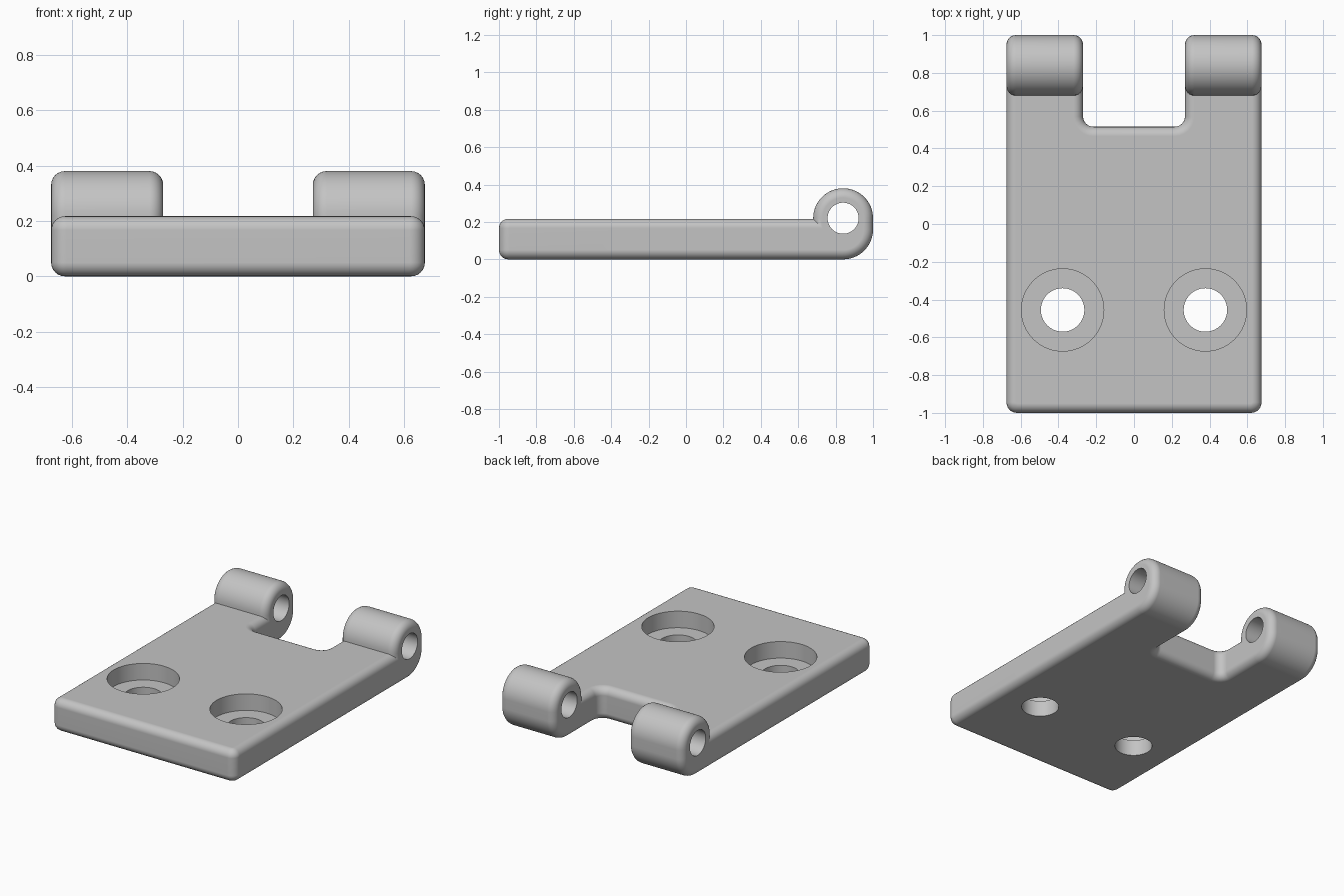
import bpy
import bmesh
from math import pi, sin, cos
from mathutils import Matrix

default = bpy.data.objects.get("Cube")
if default:
    bpy.data.objects.remove(default, do_unlink=True)

HALF_W, NOTCH_X, NOTCH_Y = 0.675, 0.27, 0.515
THICK, ROUND = 0.217, 0.05
PIN_Y, PIN_Z, KNUCKLE_R = 0.84, 0.22, 0.16

grey = bpy.data.materials.new("plain_grey")
grey.use_nodes = True
GREY = (0.55, 0.55, 0.55, 1)
grey.diffuse_color = GREY
grey.node_tree.nodes["Principled BSDF"].inputs["Base Color"].default_value = GREY


def finish(bm, name):
    bmesh.ops.recalc_face_normals(bm, faces=bm.faces[:])
    mesh = bpy.data.meshes.new(name)
    bm.to_mesh(mesh)
    bm.free()
    mesh.materials.append(grey)
    obj = bpy.data.objects.new(name, mesh)
    bpy.context.collection.objects.link(obj)
    return obj


def extrude(points, vector):
    bm = bmesh.new()
    face = bm.faces.new([bm.verts.new(p) for p in points])
    moved = bmesh.ops.extrude_face_region(bm, geom=[face])["geom"]
    bmesh.ops.translate(bm, vec=vector,
                        verts=[g for g in moved if isinstance(g, bmesh.types.BMVert)])
    return bm


def bevel(bm, edges, radius):
    bmesh.ops.bevel(bm, geom=edges, offset=radius, segments=6,
                    profile=0.5, affect="EDGES", clamp_overlap=True)


def same(edge, axis):
    return abs(edge.verts[0].co[axis] - edge.verts[1].co[axis]) < 1e-4


def at_back(edge):
    return all(abs(v.co.y - PIN_Y) < 1e-4 for v in edge.verts)


def cylinder(name, radius, depth, centre, rotation=Matrix()):
    bm = bmesh.new()
    bmesh.ops.create_cone(bm, cap_ends=True, segments=64, radius1=radius, radius2=radius,
                          depth=depth, matrix=Matrix.Translation(centre) @ rotation)
    return finish(bm, name)


def combine(target, tool, operation):
    mod = target.modifiers.new(operation.lower(), "BOOLEAN")
    mod.operation, mod.solver, mod.object = operation, "EXACT", tool
    bpy.context.view_layer.objects.active = target
    bpy.ops.object.modifier_apply(modifier=mod.name)
    bpy.data.objects.remove(tool, do_unlink=True)


# Notched leaf plate: corners rounded first, then the top and bottom rims
half = [(HALF_W, -1), (HALF_W, PIN_Y), (NOTCH_X, PIN_Y), (NOTCH_X, NOTCH_Y)]
outline = half + [(-x, y) for x, y in reversed(half)]
bm = extrude([(x, y, 0) for x, y in outline], (0, 0, THICK))
bevel(bm, [e for e in bm.edges if not same(e, 2) and not at_back(e)], 0.055)
bevel(bm, [e for e in bm.edges if same(e, 2) and not at_back(e)], ROUND)
leaf = finish(bm, "hinge_leaf")

# Two knuckles with rounded ends
arc = [i * pi / 32 for i in range(33)]
profile = [(cos(a), PIN_Z + KNUCKLE_R * sin(a)) for a in arc]
profile += [(-cos(a), KNUCKLE_R - KNUCKLE_R * sin(a)) for a in arc]
for side in (-1, 1):
    bm = extrude([(side * NOTCH_X, PIN_Y + KNUCKLE_R * c, z) for c, z in profile],
                 (side * (HALF_W - NOTCH_X), 0, 0))
    bevel(bm, [e for e in bm.edges if same(e, 0)], ROUND)
    combine(leaf, finish(bm, "knuckle"), "UNION")

# Pin bore and counterbored screw holes
combine(leaf, cylinder("pin_bore", 0.083, 2, (0, PIN_Y, PIN_Z),
                       Matrix.Rotation(pi / 2, 4, "Y")), "DIFFERENCE")
for side in (-1, 1):
    x, y = side * 0.378, -0.455
    combine(leaf, cylinder("counterbore", 0.218, 0.4, (x, y, 0.107 + 0.2)), "DIFFERENCE")
    combine(leaf, cylinder("screw_hole", 0.115, 1, (x, y, 0)), "DIFFERENCE")

# Smooth rounds, crisp hole rims, flat large faces
bpy.ops.object.select_all(action="DESELECT")
leaf.select_set(True)
bpy.context.view_layer.objects.active = leaf
bpy.ops.object.shade_smooth_by_angle(angle=pi / 6)
weighted = leaf.modifiers.new("flat_faces", "WEIGHTED_NORMAL")
weighted.keep_sharp = True
